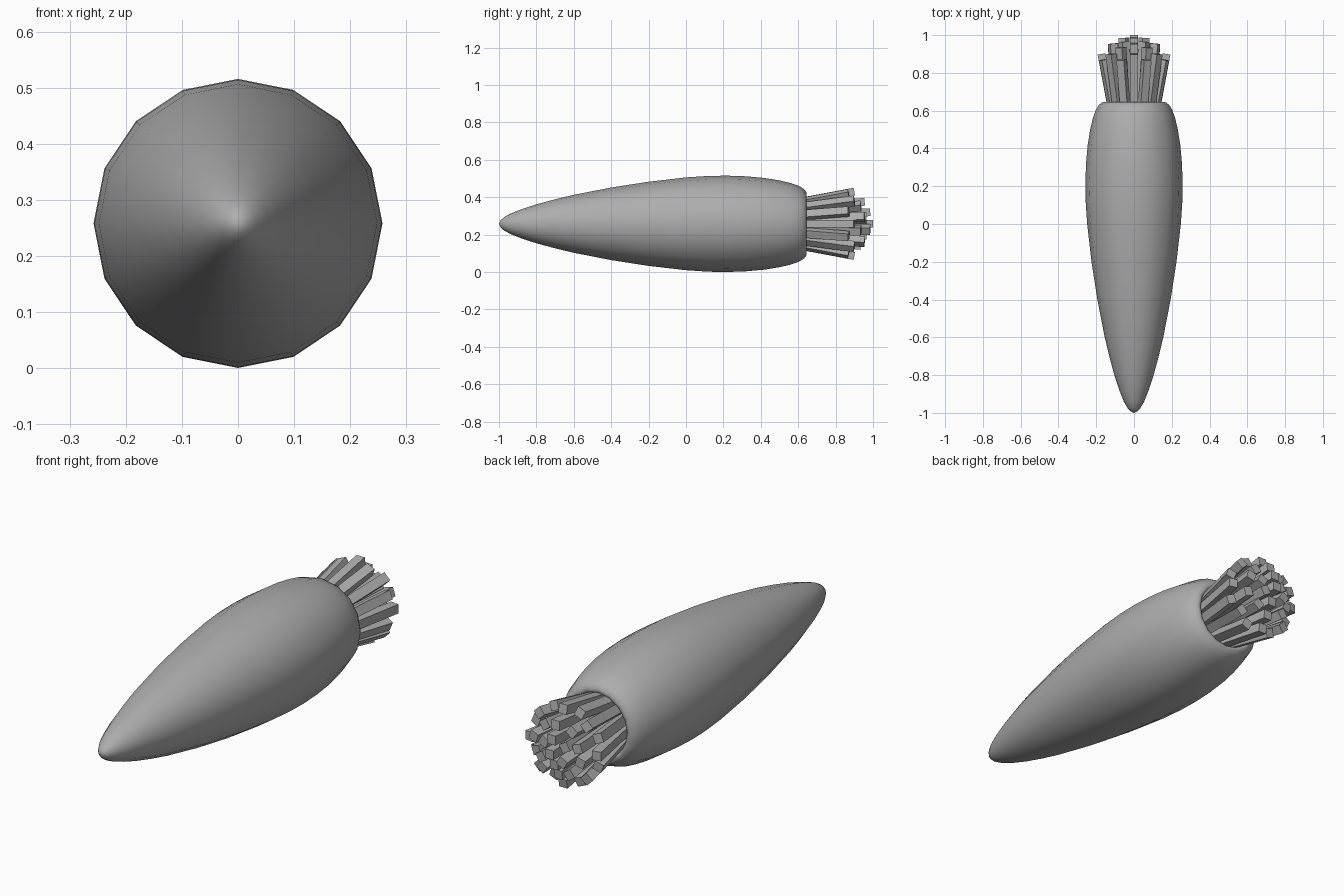
import bpy, bmesh, math
from mathutils import Vector

if "Cube" in bpy.data.objects:
    bpy.data.objects.remove(bpy.data.objects["Cube"])

CZ = 0.258  # height of the long axis

grey = bpy.data.materials.new("plain grey")
grey.diffuse_color = (0.42, 0.42, 0.42, 1)
grey.use_nodes = True
grey.node_tree.nodes["Principled BSDF"].inputs["Base Color"].default_value = grey.diffuse_color


def make_object(name, bm, angle):
    bmesh.ops.recalc_face_normals(bm, faces=bm.faces)
    mesh = bpy.data.meshes.new(name)
    bm.to_mesh(mesh)
    bm.free()
    mesh.materials.append(grey)
    ob = bpy.data.objects.new(name, mesh)
    bpy.context.collection.objects.link(ob)
    bpy.context.view_layer.objects.active = ob
    ob.select_set(True)
    bpy.ops.object.shade_smooth_by_angle(angle=math.radians(angle))
    ob.select_set(False)
    return ob


def loft(bm, rings):
    for a, b in zip(rings, rings[1:]):
        n = len(a)
        for i in range(n):
            bm.faces.new((a[i], a[(i + 1) % n], b[(i + 1) % n], b[i]))


# Root: 16-sided lathe along y, with a rolled rim and a sunken crown
profile = [(-0.992, 0.018), (-0.975, 0.034), (-0.94, 0.054), (-0.88, 0.078),
           (-0.8, 0.104), (-0.7, 0.131), (-0.6, 0.155), (-0.4, 0.194),
           (-0.2, 0.225), (0.0, 0.248), (0.12, 0.256), (0.22, 0.2575),
           (0.32, 0.254), (0.42, 0.245), (0.5, 0.232), (0.56, 0.218),
           (0.605, 0.202), (0.632, 0.185), (0.645, 0.167), (0.645, 0.152),
           (0.63, 0.14), (0.59, 0.131), (0.54, 0.127)]
bm = bmesh.new()
rings = []
for y, r in profile:
    rings.append([bm.verts.new((r * math.sin(i * math.pi / 8), y,
                                CZ + r * math.cos(i * math.pi / 8))) for i in range(16)])
loft(bm, rings)
tip = bm.verts.new((0, -1.0, CZ))
for i in range(16):
    bm.faces.new((tip, rings[0][(i + 1) % 16], rings[0][i]))
bm.faces.new(rings[-1])
make_object("root", bm, 80)


# Stalks: square rods that fan out from the crown in rings
def stalk(bm, angle, r0, r1, y1, half=0.021):
    out = Vector((math.sin(angle), 0, math.cos(angle)))
    start = Vector((0, 0.54, CZ)) + out * r0
    end = Vector((0, y1, CZ)) + out * r1
    along = (end - start).normalized()
    side = along.cross(out).normalized()
    up = side.cross(along)
    ends = [[bm.verts.new(p + side * (sx * half) + up * (sz * half))
             for sx, sz in ((-1, -1), (1, -1), (1, 1), (-1, 1))] for p in (start, end)]
    loft(bm, ends)
    bm.faces.new(ends[0])
    bm.faces.new(ends[1])


bm = bmesh.new()
stalk(bm, 0, 0, 0, 1.0)
# count, base radius, tip radius, tip y for even and odd stalks
for count, r0, r1, even, odd in ((6, 0.04, 0.062, 0.985, 0.965),
                                 (10, 0.078, 0.118, 0.955, 0.935),
                                 (16, 0.105, 0.172, 0.9, 0.87)):
    for i in range(count):
        stalk(bm, 2 * math.pi * i / count, r0, r1, odd if i % 2 else even)
make_object("stalks", bm, 30)
